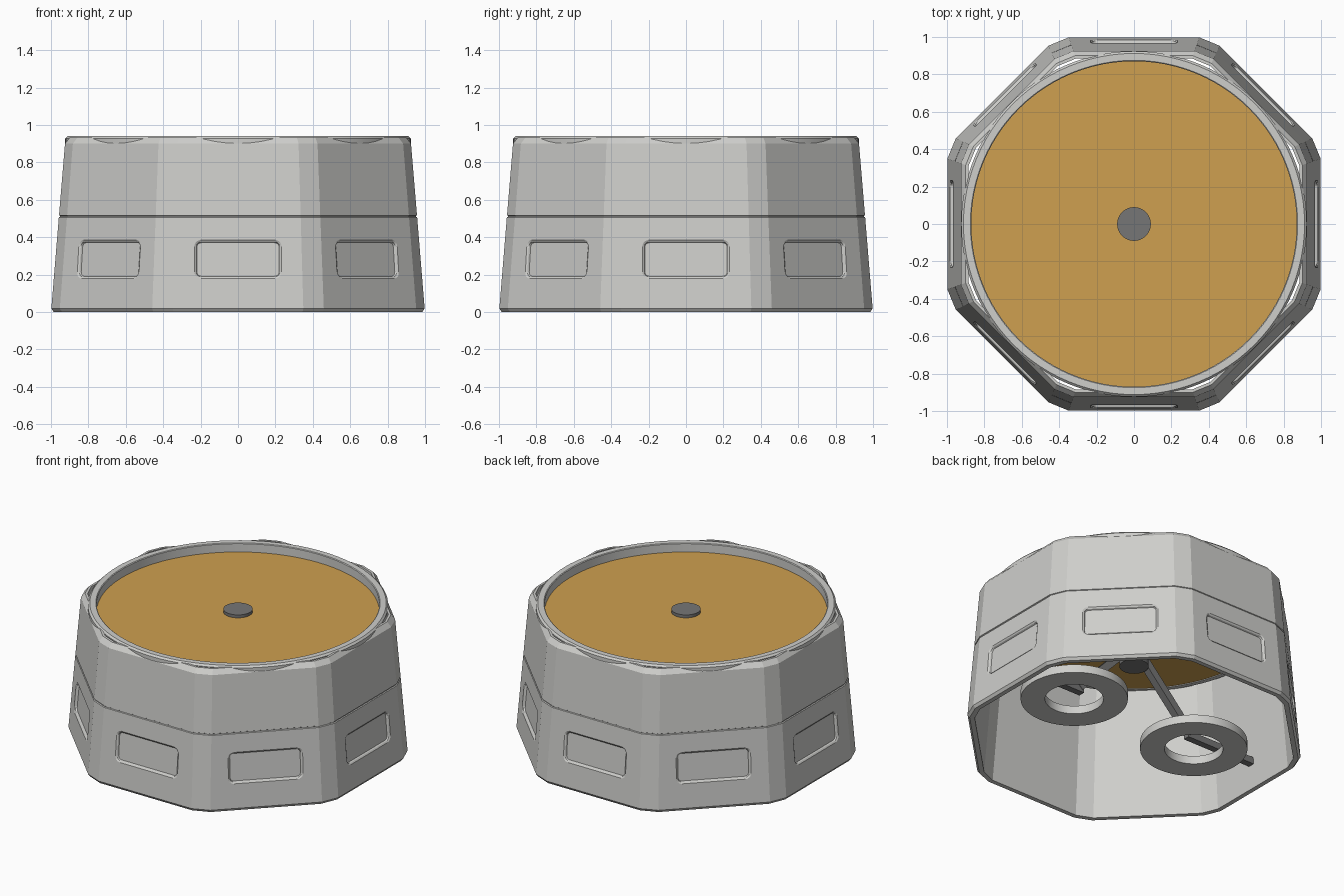
import bpy, bmesh, math
from mathutils import Matrix, Vector

if "Cube" in bpy.data.objects:
    bpy.data.objects.remove(bpy.data.objects["Cube"], do_unlink=True)


def material(name, r, g, b):
    m = bpy.data.materials.new(name)
    m.use_nodes = True
    m.diffuse_color = (r, g, b, 1)
    m.node_tree.nodes["Principled BSDF"].inputs["Base Color"].default_value = (r, g, b, 1)
    return m


light_grey = material("light grey", 0.62, 0.62, 0.60)
dark_grey = material("dark grey", 0.18, 0.18, 0.18)
amber = material("amber", 0.62, 0.35, 0.08)


def finish(bm, name, mat, smooth=False):
    bmesh.ops.recalc_face_normals(bm, faces=bm.faces)
    mesh = bpy.data.meshes.new(name)
    bm.to_mesh(mesh)
    bm.free()
    ob = bpy.data.objects.new(name, mesh)
    bpy.context.collection.objects.link(ob)
    mesh.materials.append(mat)
    if smooth:
        bpy.ops.object.select_all(action="DESELECT")
        ob.select_set(True)
        bpy.context.view_layer.objects.active = ob
        bpy.ops.object.shade_smooth_by_angle(angle=math.radians(30))
    return ob


def loft(bm, loops, closed=False, capped=False):
    """Skin a list of equal point loops; closed joins last to first."""
    rings = [[bm.verts.new(p) for p in loop] for loop in loops]
    pairs = list(zip(rings, rings[1:])) + ([(rings[-1], rings[0])] if closed else [])
    for a, b in pairs:
        for i in range(len(a)):
            j = (i + 1) % len(a)
            bm.faces.new((a[i], a[j], b[j], b[i]))
    if capped:
        bm.faces.new(rings[0])
        bm.faces.new(rings[-1])


def circle(r, z, x=0, n=96):
    return [(x + r * math.cos(math.tau * i / n), r * math.sin(math.tau * i / n), z) for i in range(n)]


def octagon(apothem, z):
    """Octagon with its corners cut, by distance to the flat sides."""
    half = math.atan(0.35)
    r = apothem / math.cos(half)
    angles = [k * math.pi / 4 + s * half for k in range(8) for s in (-1, 1)]
    return [(r * math.cos(a), r * math.sin(a), z) for a in angles]


def lathe(name, profile, mat, x=0, closed=True):
    bm = bmesh.new()
    loft(bm, [circle(r, z, x) for r, z in profile], closed=closed, capped=not closed)
    return finish(bm, name, mat, smooth=True)


def beam(name, start, end, width, mat):
    a, b = Vector(start), Vector(end)
    d = b - a
    bm = bmesh.new()
    turn = d.to_track_quat("X", "Z").to_matrix().to_4x4()
    size = Matrix.Diagonal((d.length, width, width, 1))
    bmesh.ops.create_cube(bm, size=1, matrix=Matrix.Translation((a + b) / 2) @ turn @ size)
    return finish(bm, name, mat)


# Tapered hollow shell with foot bevel, waist groove and chamfered top
bm = bmesh.new()
section = [(0.955, 0), (0.985, 0), (0.998, 0.018), (0.958, 0.506), (0.952, 0.509),
           (0.952, 0.514), (0.957, 0.517), (0.925, 0.9), (0.9, 0.932),
           (0.885, 0.932), (0.885, 0.86)]
loft(bm, [octagon(a, z) for a, z in section], closed=True)
shell = finish(bm, "shell", light_grey)


# Cutter for the eight recessed panels
def rounded_rect(w, h, r, depth):
    pts = []
    for k, (sy, sz) in enumerate(((1, 1), (-1, 1), (-1, -1), (1, -1))):
        for s in range(6):
            t = math.pi / 2 * (k + s / 5)
            pts.append(Vector((depth, sy * (w - r) + r * math.cos(t), sz * (h - r) + r * math.sin(t))))
    return pts


bm = bmesh.new()
lean = Matrix.Rotation(-math.atan(0.082), 4, "Y")
for k in range(8):
    place = Matrix.Rotation(k * math.pi / 4, 4, "Z") @ Matrix.Translation((0.976, 0, 0.282)) @ lean
    loops = [rounded_rect(0.220, 0.09, 0.025, -0.016), rounded_rect(0.224, 0.094, 0.028, -0.006),
             rounded_rect(0.234, 0.104, 0.034, 0.001), rounded_rect(0.234, 0.104, 0.034, 0.03)]
    loft(bm, [[place @ p for p in loop] for loop in loops], capped=True)
cutter = finish(bm, "panel_cutter", light_grey)
cutter.hide_render = True
cut = shell.modifiers.new("panels", "BOOLEAN")
cut.operation = "DIFFERENCE"
cut.solver = "EXACT"
cut.object = cutter
bpy.context.view_layer.update()
shell.data = bpy.data.meshes.new_from_object(shell.evaluated_get(bpy.context.evaluated_depsgraph_get()))
shell.modifiers.clear()
bpy.data.objects.remove(cutter, do_unlink=True)

# Round rim, recessed deck and central post
lathe("rim", [(0.87, 0.85), (0.9, 0.85), (0.924, 0.89), (0.924, 0.928), (0.912, 0.94), (0.875, 0.94), (0.87, 0.936)],
      light_grey)
lathe("deck", [(0.878, 0.855), (0.878, 0.88)], amber, closed=False)
lathe("centre_post", [(0.09, 0.51), (0.09, 0.9)], dark_grey, closed=False)

# Two hanging rings with sloping arms and outer bars
for side, s in (("left", 1), ("right", -1)):
    lathe(side + "_ring", [(0.18, 0.1), (0.33, 0.1), (0.33, 0.155), (0.18, 0.155)], light_grey, x=0.48 * s)
    beam(side + "_arm", (0.03 * s, 0, 0.63), (0.45 * s, 0, 0.19), 0.05, dark_grey)
    beam(side + "_bar", (0.42 * s, 0, 0.18), (0.95 * s, 0, 0.18), 0.045, dark_grey)
